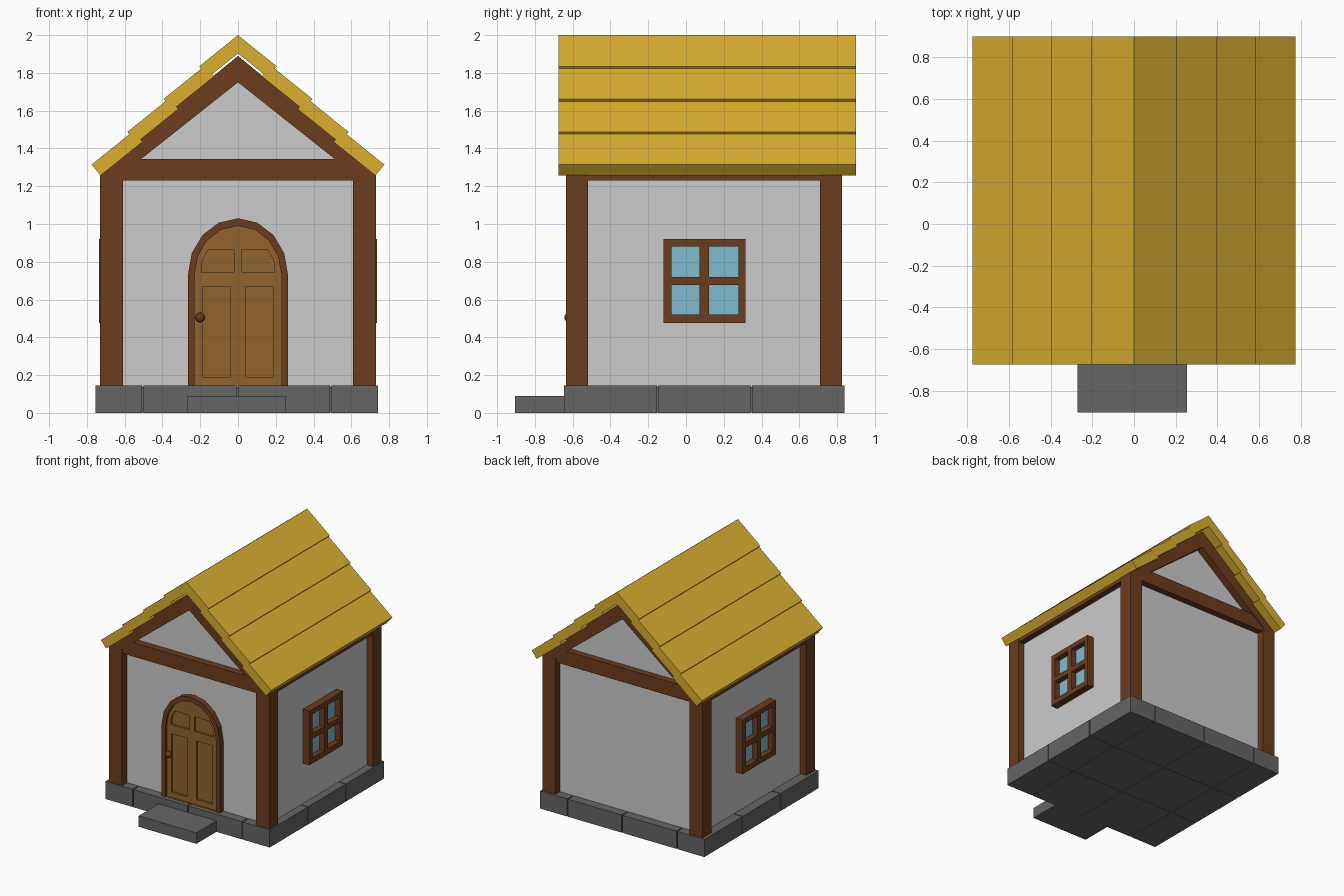
import bpy, bmesh
from math import sin, cos, pi, hypot
from mathutils import Vector

if "Cube" in bpy.data.objects:
    bpy.data.objects.remove(bpy.data.objects["Cube"])


def material(name, rgb):
    m = bpy.data.materials.new(name)
    m.diffuse_color = (*rgb, 1)
    m.use_nodes = True
    m.node_tree.nodes["Principled BSDF"].inputs["Base Color"].default_value = m.diffuse_color
    return m


STONE = material("stone", (0.13, 0.13, 0.13))
TIMBER = material("timber", (0.15, 0.045, 0.013))
DOOR = material("door_wood", (0.28, 0.125, 0.025))
THATCH = material("roof_yellow", (0.70, 0.43, 0.03))
GLASS = material("glass", (0.22, 0.50, 0.63))


def add(name, bm, mat=None):
    bmesh.ops.recalc_face_normals(bm, faces=bm.faces)
    me = bpy.data.meshes.new(name)
    bm.to_mesh(me)
    bm.free()
    ob = bpy.data.objects.new(name, me)
    bpy.context.collection.objects.link(ob)
    if mat:
        me.materials.append(mat)
    return ob


def box(name, x, y, z, mat=None):
    """Box from (min, max) pairs on each axis."""
    bm = bmesh.new()
    bmesh.ops.create_cube(bm, size=1)
    for v in bm.verts:
        v.co = [r[0] if c < 0 else r[1] for c, r in zip(v.co, (x, y, z))]
    return add(name, bm, mat)


def prism(name, pts, y0, y1, mat=None, holes=()):
    """Extrude an x-z outline, optionally with holes, from y0 to y1."""
    cu = bpy.data.curves.new(name, 'CURVE')
    cu.dimensions, cu.fill_mode, cu.extrude = '2D', 'BOTH', (y1 - y0) / 2
    for loop in (pts, *holes):
        sp = cu.splines.new('POLY')
        sp.points.add(len(loop) - 1)
        for p, (x, z) in zip(sp.points, loop):
            p.co = (x, z, 0, 1)
        sp.use_cyclic_u, sp.use_smooth = True, False
    tmp = bpy.data.objects.new(name + "_curve", cu)
    bpy.context.collection.objects.link(tmp)
    bpy.context.view_layer.update()
    me = bpy.data.meshes.new_from_object(tmp)
    bm = bmesh.new()
    bm.from_mesh(me)
    bpy.data.objects.remove(tmp)
    bpy.data.meshes.remove(me)
    bmesh.ops.remove_doubles(bm, verts=bm.verts, dist=1e-4)
    for v in bm.verts:
        v.co = (v.co.x, (y0 + y1) / 2 - v.co.z, v.co.y)
    for f in bm.faces:
        f.smooth = False
    return add(name, bm, mat)


def rect(x0, x1, z0, z1):
    return [(x0, z0), (x1, z0), (x1, z1), (x0, z1)]


def arch(w, spring, rise, base=0.145, n=8):
    arc = [(w * cos(pi * i / n), spring + rise * sin(pi * i / n)) for i in range(n + 1)]
    return [(w, base)] + arc + [(-w, base)]


# Foundation stones with narrow joints, floor core and doorstep
xs, ys, g = (-0.755, -0.505, -0.005, 0.49, 0.74), (-0.645, -0.15, 0.345, 0.84), 0.004
for i in range(4):
    for j in range(3):
        x0, x1 = xs[i] + g * (i > 0), xs[i + 1] - g * (i < 3)
        y0, y1 = ys[j] + g * (j > 0), ys[j + 1] - g * (j < 2)
        box(f"foundation_stone_{i}_{j}", (x0, x1), (y0, y1), (0, 0.145), STONE)
box("foundation_core", (-0.735, 0.72), (-0.625, 0.82), (0.002, 0.138), STONE)
box("doorstep", (-0.27, 0.255), (-0.905, -0.645), (0, 0.09), STONE)

# Plaster walls with gables
prism("walls", [(-0.675, 0.14), (0.675, 0.14), (0.675, 1.28), (0, 1.83), (-0.675, 1.28)],
      -0.57, 0.765)

# Corner posts and eave beams
for sx, side in ((-1, "left"), (1, "right")):
    x = sorted((sx * 0.61, sx * 0.73))
    box(f"front_{side}_post", x, (-0.635, -0.52), (0.145, 1.28), TIMBER)
    box(f"back_{side}_post", x, (0.71, 0.825), (0.145, 1.28), TIMBER)
    box(f"{side}_eave_beam", sorted((sx * 0.62, sx * 0.725)), (-0.53, 0.72), (1.23, 1.29), TIMBER)

# Gable rafters and tie beams, front and back
rafters = [(0, 1.89), (0.73, 1.29), (0.73, 1.255), (0.625, 1.255), (0, 1.75),
           (-0.625, 1.255), (-0.73, 1.255), (-0.73, 1.29)]
for end, y0, y1, inset in (("front", -0.635, -0.54, (0.006, 0)), ("back", 0.73, 0.825, (0, -0.006))):
    prism(f"{end}_rafters", rafters, y0, y1, TIMBER)
    box(f"{end}_tie_beam", (-0.62, 0.62), (y0 + inset[0], y1 + inset[1]), (1.23, 1.345), TIMBER)

# Roof: four overlapping planks per side
along = Vector((0.205, -0.165)).normalized()
inward = Vector((along.y, -along.x)) * 0.075
for s, side in ((-1, "left"), (1, "right")):
    for i in range(4):
        end = Vector((0.205 + 0.19 * i, 1.835 - 0.1735 * i))
        if i == 0:
            pts = [Vector((0, 2)), end, end + inward, Vector((0, 1.903))]
        else:
            start = end - along * 0.285
            pts = [start, end, end + inward, start + inward]
        prism(f"roof_plank_{side}_{i + 1}", [(s * p.x, p.y) for p in pts], -0.675, 0.90, THATCH)

# Arched door: frame, leaf with four sunk panels, backing and knob
prism("door_frame", arch(0.265, 0.73, 0.30), -0.615, -0.56, TIMBER,
      [arch(0.23, 0.73, 0.26, base=0.1455)])
panels = []
for s in (-1, 1):
    panels.append([(s * x, z) for x, z in rect(0.04, 0.187, 0.19, 0.67)])
    panels.append([(s * x, z) for x, z in
                   ((0.022, 0.745), (0.195, 0.745), (0.188, 0.81), (0.155, 0.865), (0.022, 0.865))])
prism("door_leaf", arch(0.232, 0.73, 0.262), -0.597, -0.575, DOOR, panels)
prism("door_panels", arch(0.225, 0.73, 0.255), -0.582, -0.56, DOOR)
bm = bmesh.new()
bmesh.ops.create_uvsphere(bm, u_segments=12, v_segments=8, radius=0.026)
bmesh.ops.translate(bm, verts=bm.verts, vec=(-0.20, -0.618, 0.505))
for f in bm.faces:
    f.smooth = True
add("door_knob", bm, TIMBER)

# Side windows: four-light frame over glass
lights = [rect(*h, *v) for h in ((-0.175, -0.025), (0.025, 0.18)) for v in ((0.52, 0.677), (0.72, 0.88))]
for s, side in ((-1, "left"), (1, "right")):
    frame = prism(f"{side}_window_frame", rect(-0.217, 0.218, 0.475, 0.92), -0.735, -0.665, TIMBER, lights)
    glass = prism(f"{side}_window_glass", rect(-0.2, 0.2, 0.49, 0.905), -0.69, -0.67, GLASS)
    for ob in (frame, glass):
        ob.rotation_euler.z = s * pi / 2
        ob.location.y = 0.097
